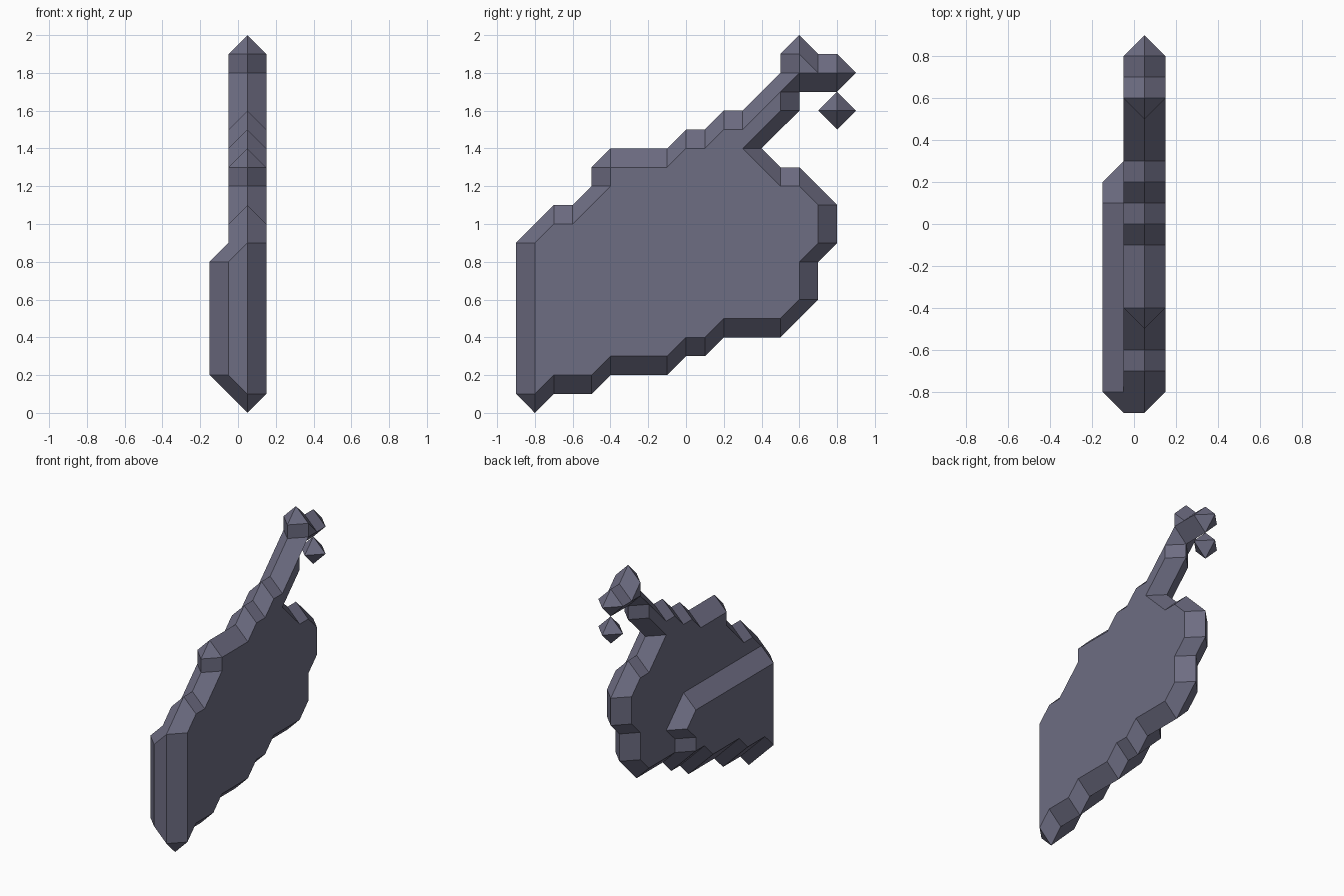
import bpy
import bmesh

STEP = 0.1  # all profile points are (y, z) in steps of this size

cube = bpy.data.objects.get("Cube")
if cube:
    bpy.data.objects.remove(cube, do_unlink=True)

slate = bpy.data.materials.new("slate_grey")
slate.use_nodes = True
slate.diffuse_color = (0.155, 0.153, 0.225, 1)
slate.node_tree.nodes["Principled BSDF"].inputs["Base Color"].default_value = slate.diffuse_color


def add(a, b):
    return a[0] + b[0], a[1] + b[1]


def sign(v):
    return (v > 0) - (v < 0)


def face(bm, points):
    """Face from (x, y, z) points, dropping repeated neighbours."""
    pts = [p for i, p in enumerate(points) if p != points[i - 1]]
    if len(pts) > 2:
        bm.faces.new([bm.verts.new((x, y * STEP, z * STEP)) for x, y, z in pts])


def cap(bm, profile, x):
    face(bm, [(x, *p) for p in profile])


def edge_offsets(a, b):
    """Outward one-step offsets of a straight or diagonal edge, in turning order."""
    ny, nz = sign(b[1] - a[1]), -sign(b[0] - a[0])
    if ny == 0 or nz == 0:
        return [(ny, nz)]
    pair = [(ny, 0), (0, nz)]
    return pair if ny == nz else pair[::-1]


def bevel(bm, profile, x_flat, x_wide, skip=None):
    """Sloped rim from the profile at x_flat to its one-step offset at x_wide."""
    n = len(profile)
    offs = [edge_offsets(profile[i], profile[(i + 1) % n]) for i in range(n)]
    start = [o[0] for o in offs]
    end = [o[-1] for o in offs]
    for i, v in enumerate(profile):
        a, b = profile[i - 1], profile[(i + 1) % n]
        d, e = (v[0] - a[0], v[1] - a[1]), (b[0] - v[0], b[1] - v[1])
        cross = d[0] * e[1] - d[1] * e[0]
        if cross < 0 or (cross == 0 and d[0] * e[0] + d[1] * e[1] > 0):
            # inner corner: both rims meet at one shared point
            start[i] = end[i - 1] = next(o for o in offs[i - 1] if o in offs[i])
        else:
            # outer corner: fan of triangles
            o = end[i - 1]
            while o != start[i]:
                turned = (-o[1], o[0])
                face(bm, [(x_flat, *v), (x_wide, *add(v, o)), (x_wide, *add(v, turned))])
                o = turned
    for i, p in enumerate(profile):
        if i != skip:
            q = profile[(i + 1) % n]
            face(bm, [(x_flat, *p), (x_flat, *q),
                      (x_wide, *add(q, end[i])), (x_wide, *add(p, start[i]))])


def finish(bm, name):
    bmesh.ops.remove_doubles(bm, verts=bm.verts, dist=0.001)
    bmesh.ops.recalc_face_normals(bm, faces=bm.faces)
    mesh = bpy.data.meshes.new(name)
    bm.to_mesh(mesh)
    bm.free()
    mesh.materials.append(slate)
    bpy.context.collection.objects.link(bpy.data.objects.new(name, mesh))


# Profiles of the flat sides
lower = [(-8, 1), (-7, 2), (-5, 2), (-4, 3), (-1, 3), (0, 4), (1, 4)]
rear = [(2, 5), (5, 5), (6, 6), (6, 8), (7, 9), (7, 11), (6, 12), (5, 12),
        (3, 14), (5, 16)]
neck = (5, 17)
hook = [(6, 18), (8, 18), (7, 18), (6, 19), (6, 18)]
upper = [(3, 15), (2, 15), (1, 14), (0, 14), (-1, 13), (-4, 13), (-4, 12),
         (-6, 10), (-7, 10), (-8, 9)]
slab = lower + rear + [neck] + hook + [neck] + upper
panel = [(y, z + 1) for y, z in lower] + [(1, 6), (2, 7), (1, 8), (-8, 8)]

RIGHT, MID, LEFT, OUTER = 0.15, 0.05, -0.05, -0.15
bm = bmesh.new()

# Slab: a bevelled rim on both sides, closed by flat sides
bevel(bm, slab, RIGHT, MID)
bevel(bm, slab, LEFT, MID, skip=len(slab) - 1)
cap(bm, lower + rear + [neck] + upper, RIGHT)
cap(bm, rear + [neck] + upper + [(1, 9), (3, 7), (2, 6)], LEFT)
for x in (RIGHT, LEFT):
    cap(bm, hook[2:], x)

# Raised panel on one side
bevel(bm, panel, OUTER, LEFT)
cap(bm, panel, OUTER)

# Flat front strip joining the panel to the slab
face(bm, [(LEFT, -9, 8), (LEFT, -9, 2), (MID, -9, 1), (MID, -9, 9)])
face(bm, [(LEFT, -8, 9), (LEFT, -9, 8), (MID, -9, 9)])
face(bm, [(LEFT, -9, 2), (LEFT, -8, 1), (MID, -9, 1)])
finish(bm, "slab_body")

# Loose chip under the hook
bm = bmesh.new()
bmesh.ops.create_uvsphere(bm, u_segments=4, v_segments=2, radius=STEP)
bmesh.ops.translate(bm, verts=bm.verts, vec=(MID, 0.8, 1.6))
finish(bm, "loose_chip")
